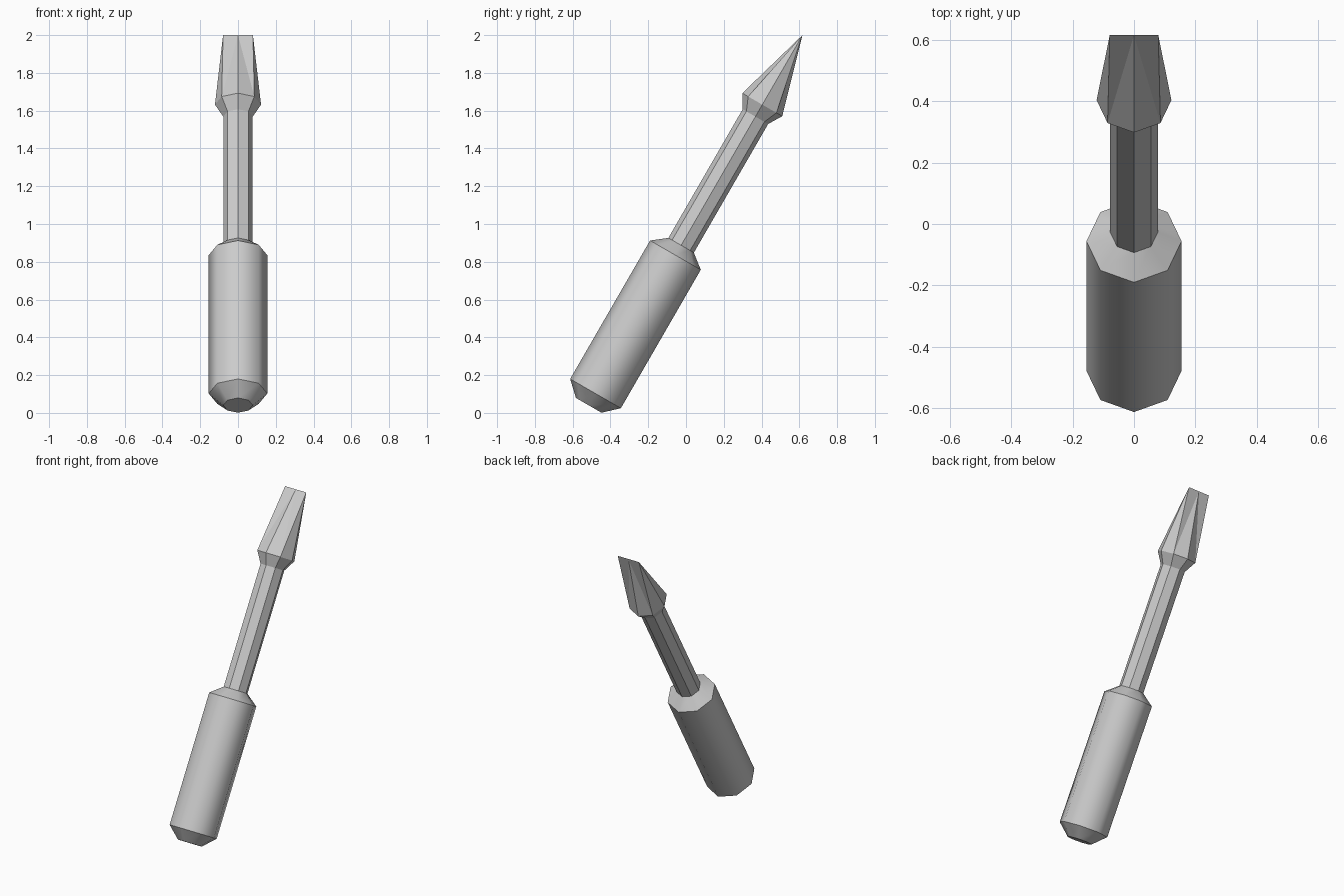
import bpy, bmesh
from math import cos, sin, pi, radians
from mathutils import Matrix

cube = bpy.data.objects.get("Cube")
if cube:
    bpy.data.objects.remove(cube, do_unlink=True)

SIDES = 8
# Local z runs along the tool, then everything leans back
LEAN = Matrix.Translation((0, -0.515, 0.04)) @ Matrix.Rotation(radians(-30), 4, 'X')

grey = bpy.data.materials.new("plain grey")
grey.use_nodes = True
colour = (0.6, 0.6, 0.6, 1)
grey.diffuse_color = colour
grey.node_tree.nodes["Principled BSDF"].inputs["Base Color"].default_value = colour


def ring(bm, r, z):
    return [bm.verts.new((r * cos(2 * pi * i / SIDES), r * sin(2 * pi * i / SIDES), z))
            for i in range(SIDES)]


def loft(bm, profile):
    """Stack octagonal rings and bridge them with quads."""
    rings = [ring(bm, r, z) for r, z in profile]
    for a, b in zip(rings, rings[1:]):
        for i in range(SIDES):
            j = (i + 1) % SIDES
            bm.faces.new((a[i], a[j], b[j], b[i]))
    return rings


def finish(bm, name):
    bmesh.ops.recalc_face_normals(bm, faces=bm.faces)
    bm.transform(LEAN)
    mesh = bpy.data.meshes.new(name)
    bm.to_mesh(mesh)
    bm.free()
    mesh.materials.append(grey)
    bpy.context.collection.objects.link(bpy.data.objects.new(name, mesh))


# Handle: smooth around, crisp at each ring
bm = bmesh.new()
rings = loft(bm, [(0.078, 0), (0.155, 0.072), (0.155, 0.918), (0.076, 0.98)])
bm.faces.new(rings[0])
bm.faces.new(rings[-1])
for f in bm.faces:
    f.smooth = True
for e in bm.edges:
    if abs(e.verts[0].co.z - e.verts[1].co.z) < 0.001:
        e.smooth = False
finish(bm, "handle")

# Shaft: flat facets
bm = bmesh.new()
rings = loft(bm, [(0.078, 0.975), (0.078, 1.765)])
for r in rings:
    bm.faces.new(r)
finish(bm, "shaft")

# Blade: flared collar tapering to a straight edge
bm = bmesh.new()
rings = loft(bm, [(0.078, 1.765), (0.122, 1.838)])
bm.faces.new(rings[0])
right, middle, left = [bm.verts.new((x, 0, 2.263)) for x in (-0.079, 0, 0.079)]
top = rings[-1]
for i in range(SIDES):
    a, b = top[i], top[(i + 1) % SIDES]
    outer = left if a.co.x + b.co.x > 0 else right
    if min(abs(a.co.x), abs(b.co.x)) < 0.01:
        # Broad face: split from the shoulder to the middle of the edge
        shoulder = a if abs(a.co.x) > abs(b.co.x) else b
        bm.faces.new((a, b, middle))
        bm.faces.new((shoulder, middle, outer))
    else:
        bm.faces.new((a, b, outer))
finish(bm, "blade")
